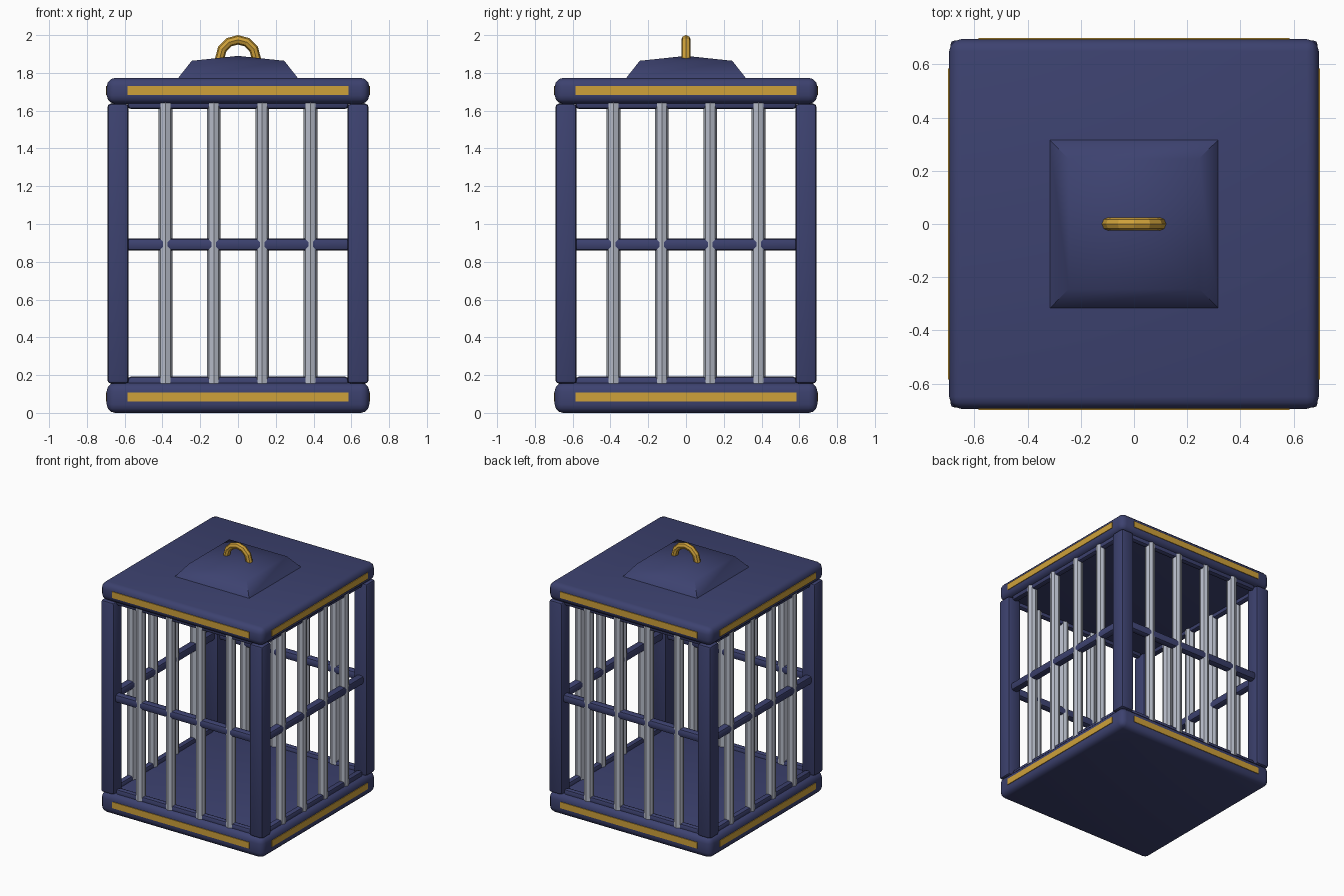
import bpy, bmesh, math
from mathutils import Matrix

if "Cube" in bpy.data.objects:
    bpy.data.objects.remove(bpy.data.objects["Cube"])


def material(name, rgb):
    m = bpy.data.materials.new(name)
    m.diffuse_color = (*rgb, 1)
    m.use_nodes = True
    m.node_tree.nodes["Principled BSDF"].inputs["Base Color"].default_value = m.diffuse_color
    return m


NAVY = material("navy", (0.046, 0.054, 0.160))
GOLD = material("gold", (0.620, 0.355, 0.042))
SILVER = material("silver", (0.46, 0.49, 0.57))


def finish(bm, name, mat, angle=None):
    bmesh.ops.recalc_face_normals(bm, faces=bm.faces[:])
    me = bpy.data.meshes.new(name)
    bm.to_mesh(me)
    bm.free()
    ob = bpy.data.objects.new(name, me)
    bpy.context.collection.objects.link(ob)
    me.materials.append(mat)
    if angle:
        bpy.ops.object.select_all(action='DESELECT')
        bpy.context.view_layer.objects.active = ob
        ob.select_set(True)
        bpy.ops.object.shade_smooth_by_angle(angle=math.radians(angle))
    return ob


def box(name, mat, center, size, bevel=0, segments=2, turn=0):
    """Rounded box, optionally turned about the world z axis."""
    bm = bmesh.new()
    bmesh.ops.create_cube(bm, size=1)
    bmesh.ops.scale(bm, vec=size, verts=bm.verts)
    if bevel:
        bmesh.ops.bevel(bm, geom=bm.edges[:], offset=bevel, segments=segments,
                        profile=0.5, affect='EDGES')
    bmesh.ops.translate(bm, vec=center, verts=bm.verts)
    bmesh.ops.rotate(bm, matrix=Matrix.Rotation(turn, 3, 'Z'), verts=bm.verts)
    return finish(bm, name, mat, 40 if bevel else None)


HALF = 0.695    # slab half width
SIDE = 0.635    # centre line of posts, bars and rails

# Base and roof slabs
box("base_slab", NAVY, (0, 0, 0.08), (2 * HALF, 2 * HALF, 0.16), 0.045, 3)
box("roof_slab", NAVY, (0, 0, 1.705), (2 * HALF, 2 * HALF, 0.137), 0.045, 3)

# Corner posts
for sx in (-1, 1):
    for sy in (-1, 1):
        box("corner_post", NAVY, (sx * SIDE, sy * SIDE, 0.896),
            (0.112, 0.112, 1.482), 0.018)

# Four identical sides: gold trim, rails and bars
for i, side in enumerate(("front", "right", "back", "left")):
    turn = i * math.pi / 2
    for level, z in (("base", 0.085), ("roof", 1.706)):
        box(f"{side}_{level}_trim", GOLD, (0, -HALF - 0.0005, z),
            (1.17, 0.009, 0.048), turn=turn)
    box(f"{side}_middle_rail", NAVY, (0, -SIDE, 0.892),
        (1.20, 0.062, 0.064), 0.02, turn=turn)
    for level, z in (("bottom", 0.161), ("top", 1.64)):
        box(f"{side}_{level}_rail", NAVY, (0, -SIDE, z),
            (1.17, 0.05, 0.064), 0.02, turn=turn)
    for k in range(4):
        bm = bmesh.new()
        bmesh.ops.create_cone(bm, cap_ends=True, segments=8, radius1=0.036,
                              radius2=0.036, depth=1.495)
        bmesh.ops.translate(bm, vec=((k - 1.5) * 0.256, -SIDE, 0.8975), verts=bm.verts)
        bmesh.ops.rotate(bm, matrix=Matrix.Rotation(turn, 3, 'Z'), verts=bm.verts)
        finish(bm, f"{side}_bar", SILVER)

# Raised cap: square frustum with a shallow peak
bm = bmesh.new()
rings = [[bm.verts.new((sx * w, sy * w, z)) for sx, sy in ((-1, -1), (1, -1), (1, 1), (-1, 1))]
         for w, z in ((0.319, 1.77), (0.245, 1.864))]
peak = bm.verts.new((0, 0, 1.89))
for a in range(4):
    b = (a + 1) % 4
    bm.faces.new((rings[0][a], rings[0][b], rings[1][b], rings[1][a]))
    bm.faces.new((rings[1][a], rings[1][b], peak))
bm.faces.new(rings[0][::-1])
finish(bm, "roof_cap", NAVY, 60)

# Hanging ring standing in the cap
bm = bmesh.new()
N, M, R, r = 12, 8, 0.096, 0.025
grid = []
for i in range(N):
    a = 2 * math.pi * i / N
    loop = []
    for j in range(M):
        t = 2 * math.pi * j / M
        d = R + r * math.cos(t)
        loop.append(bm.verts.new((d * math.cos(a), r * math.sin(t), 1.879 + d * math.sin(a))))
    grid.append(loop)
for i in range(N):
    p, q = grid[i], grid[(i + 1) % N]
    for j in range(M):
        k = (j + 1) % M
        bm.faces.new((p[j], p[k], q[k], q[j]))
finish(bm, "hanging_ring", GOLD)
